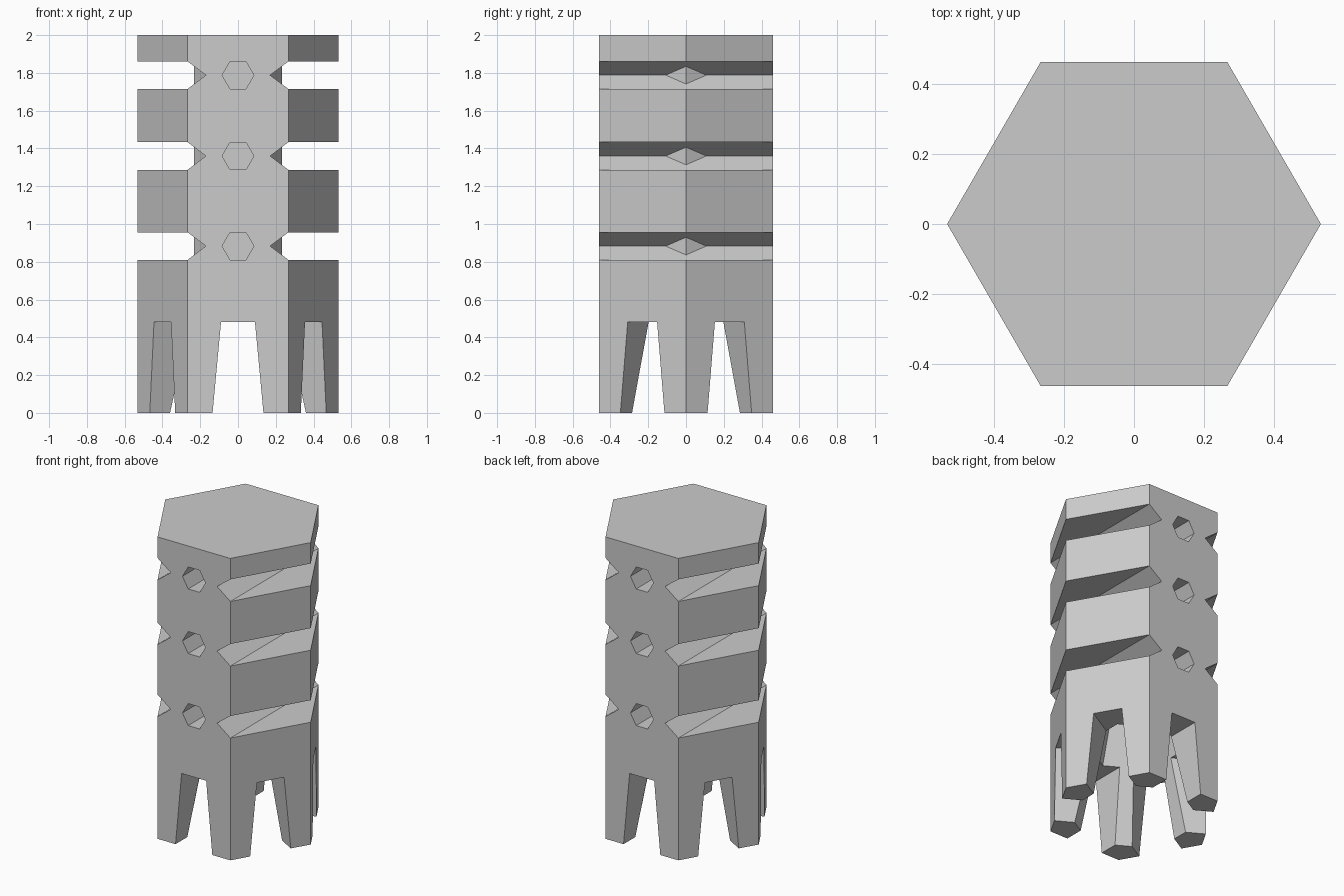
import bpy, bmesh
from math import radians, cos, sin, pi
from mathutils import Matrix

if "Cube" in bpy.data.objects:
    bpy.data.objects.remove(bpy.data.objects["Cube"])


def loft(name, rings):
    """Closed solid through a bottom and a top ring of points."""
    bm = bmesh.new()
    a, b = [[bm.verts.new(p) for p in r] for r in rings]
    n = len(a)
    bm.faces.new(a)
    bm.faces.new(b)
    for i in range(n):
        j = (i + 1) % n
        bm.faces.new((a[i], a[j], b[j], b[i]))
    bmesh.ops.recalc_face_normals(bm, faces=bm.faces)
    me = bpy.data.meshes.new(name)
    bm.to_mesh(me)
    bm.free()
    ob = bpy.data.objects.new(name, me)
    bpy.context.collection.objects.link(ob)
    return ob


def hex_solid(name, r0, z0, r1, z1, turn=0):
    return loft(name, [[(r * cos(turn + k * pi / 3), r * sin(turn + k * pi / 3), z)
                        for k in range(6)] for r, z in ((r0, z0), (r1, z1))])


def along_y(name, profile, turn=0):
    """Extrude an x-z profile right through the body, turned about z."""
    ob = loft(name, [[(x, y, z) for x, z in profile] for y in (-0.8, 0.8)])
    ob.data.transform(Matrix.Rotation(radians(turn), 4, 'Z'))
    return ob


def combine(target, tool, op='DIFFERENCE'):
    tool.hide_render = True
    m = target.modifiers.new(op, 'BOOLEAN')
    m.operation, m.object, m.solver = op, tool, 'EXACT'
    bpy.context.view_layer.objects.active = target
    bpy.ops.object.modifier_apply(modifier=m.name)
    bpy.data.objects.remove(tool)


R = 0.533
body = hex_solid("hex_body", R, 0, R, 2)

# Side notches and round-the-middle hexagonal holes at three heights
h = 0.073
for c in (0.883, 1.36, 1.788):
    for s in (-1, 1):
        combine(body, along_y("notch_cutter", [
            (s * 0.17, c), (s * 0.267, c - h), (s * 0.8, c - h),
            (s * 0.8, c + h), (s * 0.267, c + h)]))
    combine(body, along_y("hole_cutter", [
        (0.084 * cos(k * pi / 3), c + 0.084 * sin(k * pi / 3)) for k in range(6)]))

# Inner core that blocks the holes
combine(body, hex_solid("core", 0.232, 0.785, 0.232, 1.9), 'UNION')

# Tapered cavity underneath, with its flats facing the legs
def cavity_r(z):
    return (0.36 - 0.223 * z) / cos(pi / 6)
combine(body, hex_solid("cavity_cutter", cavity_r(-0.1), -0.1,
                        cavity_r(0.75), 0.75, pi / 6))

# Tapered slots through every face leave six legs
for turn in (0, 60, 120):
    combine(body, along_y("slot_cutter", [
        (-0.144, -0.1), (0.144, -0.1), (0.09, 0.48), (-0.09, 0.48)], turn))
